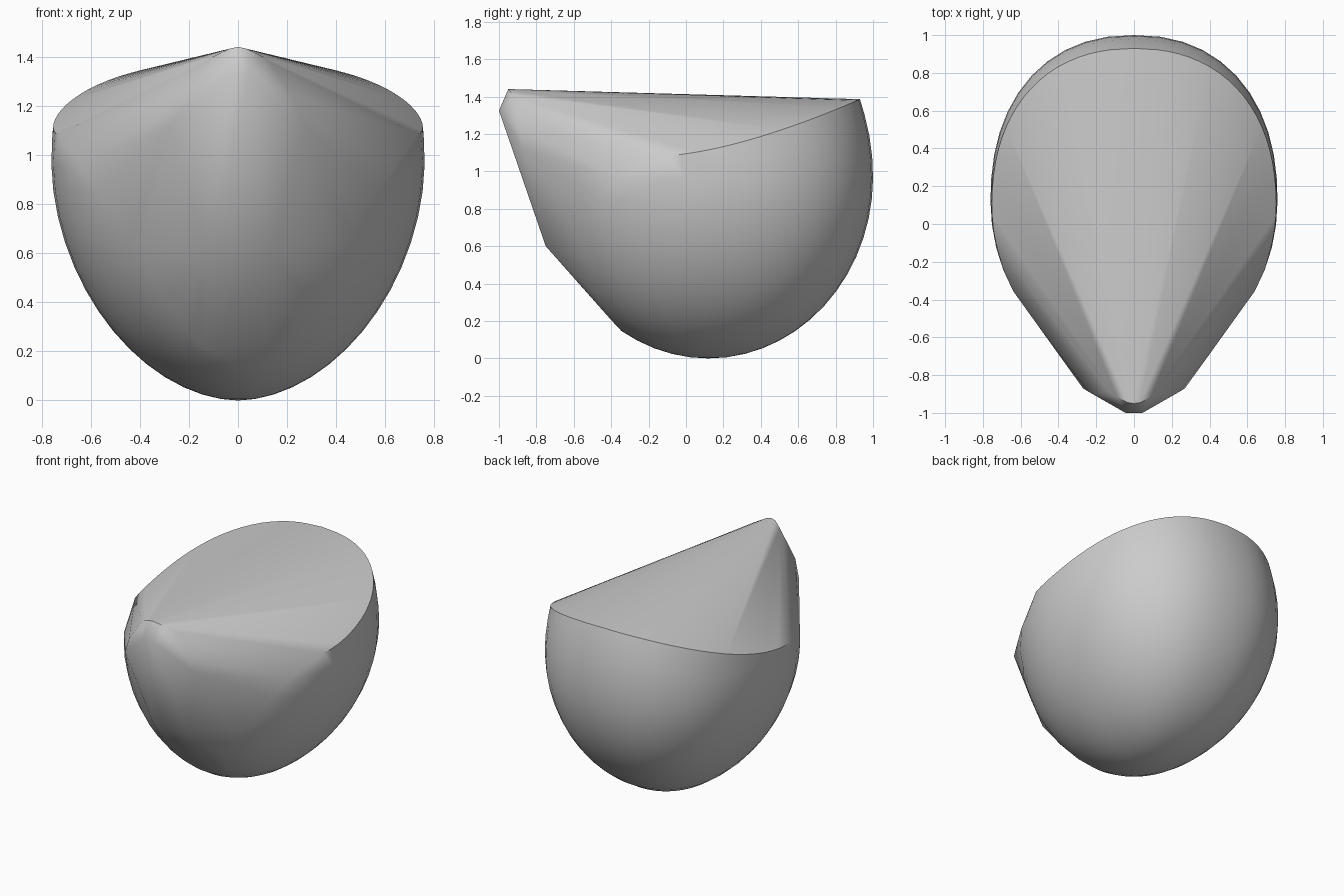
import bpy, bmesh, math

cube = bpy.data.objects.get("Cube")
if cube:
    bpy.data.objects.remove(cube, do_unlink=True)

MID_Y, MID_Z = 0.12, 0.97
WIDTH, DEPTH, BELOW, ABOVE = 0.76, 0.88, 0.97, 1.05
RIM_START, RIM_END = -0.10, 0.925


def rounded(t, power):
    """Partner coordinate of t on a unit superellipse."""
    return max(0, 1 - abs(t) ** power) ** (1 / power)


def rim_height(y):
    """Height of the sloping cut along the side of the bowl."""
    if y < RIM_START:
        return 1.085 + 0.34 * (y - RIM_START)
    return 1.085 + 0.3 * ((y - RIM_START) / 1.03) ** 1.5


def half_depth(z):
    """Half depth of the bowl at a given height."""
    return DEPTH * rounded((z - MID_Z) / (BELOW if z < MID_Z else ABOVE), 2)


def half_width(y, z):
    """Half width of the bowl: slightly pointed below, squarer at the back."""
    s = min(1, abs(y - MID_Y) / half_depth(z))
    if z < MID_Z:
        widest = WIDTH * rounded((z - MID_Z) / BELOW, 1.86)
    else:
        widest = WIDTH * rounded((z - MID_Z) / ABOVE, 2)
    return widest * rounded(s, 2.25 if y > MID_Y else 2)


def outside_front_cut(y, z):
    """True in front of the flat chamfer under the spout."""
    return 0.43 * (y + 0.37) + 0.38 * (z - 0.17) < -0.002


# Bowl, ring by ring, below the rim and behind the front chamfer
points = [(0, MID_Y, 0)]
RINGS, AROUND = 18, 22
for i in range(1, RINGS):
    a = math.radians(-90 + 115 * i / RINGS)
    z = MID_Z + math.sin(a) * (BELOW if a < 0 else ABOVE)
    for j in range(AROUND + 1):
        y = MID_Y - half_depth(z) * math.cos(math.pi * j / AROUND)
        if z < rim_height(y) - 0.03 and not outside_front_cut(y, z):
            points.append((half_width(y, z), y, z))

# Rim, closer spaced towards the back
STEPS = 22
for i in range(STEPS):
    y = RIM_START + (RIM_END - RIM_START) * math.sin(math.pi / 2 * i / STEPS)
    z = rim_height(y)
    points.append((half_width(y, z), y, z))
points.append((0, 0.93, 1.386))

# Spout and the flat front below it
points += [(0, -0.95, 1.44), (0.035, -0.945, 1.432), (0.09, -0.915, 1.405),
           (0.13, -0.885, 1.38), (0.045, -1.0, 1.325), (0.22, -0.90, 1.235),
           (0.27, -0.87, 1.12), (0.13, -0.75, 0.60)]

# Wrap the mirrored points in one tight skin
bm = bmesh.new()
for x, y, z in points:
    for side in ((1, -1) if x > 0.001 else (0,)):
        bm.verts.new((side * x, y, z))
bmesh.ops.convex_hull(bm, input=bm.verts)
bmesh.ops.delete(bm, geom=[v for v in bm.verts if not v.link_faces], context='VERTS')
bmesh.ops.recalc_face_normals(bm, faces=bm.faces)

mesh = bpy.data.meshes.new("spouted_bowl")
bm.to_mesh(mesh)
bm.free()
bowl = bpy.data.objects.new("spouted_bowl", mesh)
bpy.context.collection.objects.link(bowl)

# Plain grey
grey = bpy.data.materials.new("grey")
grey.use_nodes = True
grey.diffuse_color = (0.6, 0.6, 0.6, 1)
grey.node_tree.nodes["Principled BSDF"].inputs["Base Color"].default_value = (0.6, 0.6, 0.6, 1)
mesh.materials.append(grey)

bpy.ops.object.select_all(action='DESELECT')
bowl.select_set(True)
bpy.context.view_layer.objects.active = bowl
bpy.ops.object.shade_smooth_by_angle(angle=math.radians(40))
